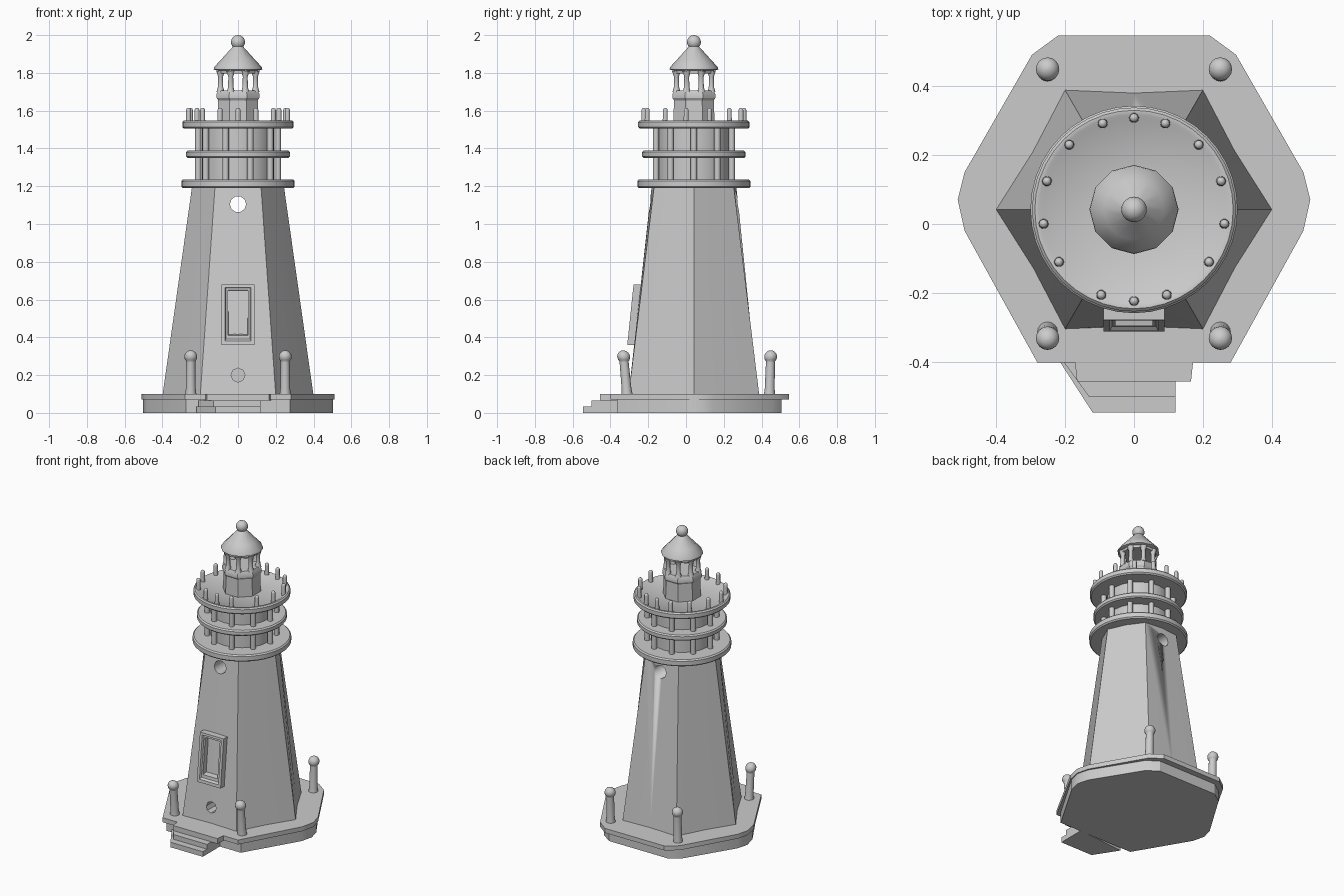
import bpy, bmesh, math
from math import sin, cos, pi, radians
from mathutils import Vector

if "Cube" in bpy.data.objects:
    bpy.data.objects.remove(bpy.data.objects["Cube"])

CY = 0.042  # tower axis in y


def finish(name, bm, angle=40):
    bmesh.ops.recalc_face_normals(bm, faces=bm.faces)
    me = bpy.data.meshes.new(name)
    bm.to_mesh(me)
    bm.free()
    ob = bpy.data.objects.new(name, me)
    bpy.context.collection.objects.link(ob)
    bpy.ops.object.select_all(action='DESELECT')
    ob.select_set(True)
    bpy.context.view_layer.objects.active = ob
    bpy.ops.object.shade_smooth_by_angle(angle=radians(angle))
    return ob


def loft(name, rings, angle=40):
    """Skin a stack of equal-length point rings and cap both ends."""
    bm = bmesh.new()
    vs = [[bm.verts.new(p) for p in r] for r in rings]
    n = len(rings[0])
    for a, b in zip(vs, vs[1:]):
        for i in range(n):
            bm.faces.new((a[i], a[(i + 1) % n], b[(i + 1) % n], b[i]))
    bm.faces.new(vs[0])
    bm.faces.new(vs[-1])
    return finish(name, bm, angle)


def lathe(name, profile, n=32, phase=0.0, x=0.0, y=CY, lean=0.0, angle=40):
    """Revolve (radius, z) points; lean shifts y per unit of height."""
    z0 = profile[0][1]
    return loft(name, [[(x + r * cos(phase + 2 * pi * i / n),
                         y + r * sin(phase + 2 * pi * i / n) + lean * (z - z0), z)
                        for i in range(n)] for r, z in profile], angle)


def slab(name, pts, z0, z1, inset=1.0):
    return loft(name, [[(x * inset, CY + (y - CY) * inset, z0) for x, y in pts],
                       [(x, y, z1) for x, y in pts]], 30)


def ball(r, z, start=-60, steps=8):
    a = [radians(start + (89 - start) * i / steps) for i in range(steps + 1)]
    return [(r * cos(t), z + r * sin(t)) for t in a]


def cut(target, cutter):
    m = target.modifiers.new('cut', 'BOOLEAN')
    m.object = cutter
    m.solver = 'EXACT'
    m.operation = 'DIFFERENCE'
    bpy.ops.object.select_all(action='DESELECT')
    target.select_set(True)
    bpy.context.view_layer.objects.active = target
    bpy.ops.object.modifier_apply(modifier=m.name)
    bpy.data.objects.remove(cutter)


def bore(r, z, y0, y1, n=10):
    return loft('cutter', [[(r * cos(2 * pi * i / n), y, z + r * sin(2 * pi * i / n))
                            for i in range(n)] for y in (y0, y1)])


# Six-sided terrace with clipped corners
half = [(0.22, 0.545), (0.295, 0.49), (0.49, 0.15), (0.51, 0.07), (0.49, -0.02), (0.28, -0.40)]
outline = half + [(-x, y) for x, y in reversed(half)]
slab('terrace_top', outline, 0.07, 0.10)
lower = [(x * 0.985, CY + (y - CY) * 0.92) for x, y in outline]
slab('terrace_plinth', lower, 0.0, 0.07)

# Entrance landing and steps
slab('landing', [(0.175, -0.36), (0.165, -0.455), (-0.165, -0.455), (-0.175, -0.36)], 0.065, 0.10)
slab('upper_step', [(0.12, -0.36), (0.12, -0.50), (-0.13, -0.50), (-0.21, -0.39)], 0.033, 0.066)
slab('lower_step', [(0.12, -0.36), (0.12, -0.545), (-0.12, -0.545), (-0.22, -0.39)], 0.0, 0.034)

# Tapering tower: hexagon at the foot, nearly round at the top
def tower_ring(corner, flat, z):
    return [((corner if i % 2 == 0 else flat) * cos(pi * i / 6),
             CY + (corner if i % 2 == 0 else flat) * sin(pi * i / 6), z) for i in range(12)]


tower = loft('tower', [tower_ring(0.40, 0.338, 0.09), tower_ring(0.243, 0.224, 1.20)], 25)
cut(tower, bore(0.043, 1.105, -0.5, 0.6))      # round window straight through
cut(tower, bore(0.037, 0.20, -0.5, -0.20, 8))  # small vent above the terrace

# Leaning window frame with a recessed pane
def frame_ring(w, z0, z1, out):
    def wall(z):
        return -0.264 + 0.104 * (z - 0.36) - out
    return [(-w, wall(z0), z0), (w, wall(z0), z0), (w, wall(z1), z1), (-w, wall(z1), z1)]


loft('window_frame', [frame_ring(0.088, 0.36, 0.68, -0.05),
                      frame_ring(0.088, 0.36, 0.68, 0.047),
                      frame_ring(0.070, 0.38, 0.665, 0.047),
                      frame_ring(0.064, 0.39, 0.66, 0.036),
                      frame_ring(0.054, 0.41, 0.65, 0.036),
                      frame_ring(0.050, 0.42, 0.645, -0.015)], 20)

# Terrace bollards with ball tops
for x in (-0.25, 0.25):
    for y, lean in ((-0.312, -0.09), (0.442, 0.03)):
        lathe('bollard', [(0.030, 0.095), (0.026, 0.13), (0.024, 0.27)] + ball(0.034, 0.297, -45),
              16, x=x, y=y, lean=lean, angle=50)

# Three round gallery floors with softened rims
def gallery(name, r, z0, z1, dish=0.0):
    b = 0.008
    prof = [(0.05, z0), (r - b, z0), (r, z0 + b), (r, z1 - b), (r - b, z1)]
    if dish:
        prof += [(r - 0.02, z1), (r - 0.03, z1 - dish)]
    lathe(name, prof + [(0.05, z1 - dish)], 40)


gallery('lower_gallery', 0.300, 1.19, 1.235)
gallery('middle_gallery', 0.274, 1.35, 1.388)
gallery('upper_gallery', 0.295, 1.505, 1.547, 0.008)

# Watch room drum and its ring of columns
lathe('watch_room', [(0.19, 1.20), (0.19, 1.52)], 20)
for i in range(10):
    a = 2 * pi * i / 10
    lathe('gallery_column', [(0.017, 1.22), (0.017, 1.52)], 8,
          x=0.211 * cos(a), y=CY + 0.211 * sin(a), angle=60)

# Railing posts, mirrored left and right (angles from the back)
angles = [0, 20, 45, 72, 99, 125, 159, 180]
for d in angles + [-d for d in angles[1:-1]]:
    a = radians(d)
    lathe('railing_post', [(0.015, 1.53), (0.013, 1.57)] + ball(0.013, 1.602, 0, 4), 10,
          x=0.265 * sin(a), y=CY + 0.265 * cos(a), angle=60)

# Eight-sided lantern room: base with ledge, open posts, head ring
O = pi / 8
lathe('lantern_base', [(0.119, 1.52), (0.114, 1.655), (0.123, 1.668), (0.123, 1.688),
                       (0.112, 1.708)], 8, O, angle=30)
for i in range(8):
    a = O + 2 * pi * i / 8
    lathe('lantern_post', [(0.021, 1.70), (0.014, 1.725), (0.013, 1.78), (0.023, 1.81)], 8,
          x=0.100 * cos(a), y=CY + 0.100 * sin(a), angle=60)
lathe('lantern_head', [(0.113, 1.797), (0.116, 1.825)], 8, O, angle=30)

# Slightly flared conical roof and ball finial
lathe('lantern_roof', [(0.110, 1.812), (0.129, 1.818), (0.127, 1.830), (0.088, 1.872),
                       (0.034, 1.932), (0.022, 1.945)], 12, angle=35)
lathe('finial_ball', [(0.024, 1.925)] + ball(0.037, 1.963, -50), 20, angle=60)
